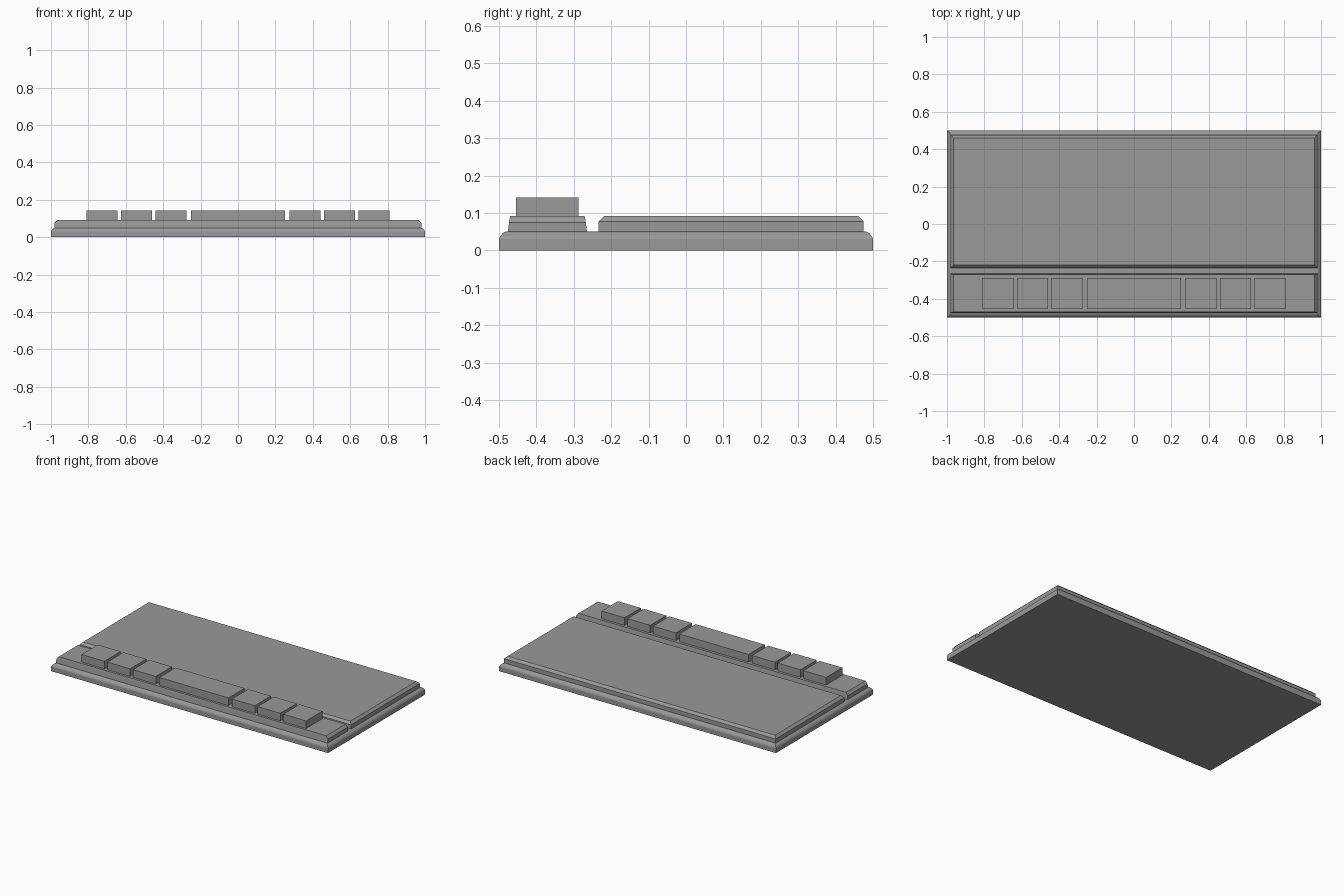
import bpy
import bmesh

if "Cube" in bpy.data.objects:
    bpy.data.objects.remove(bpy.data.objects["Cube"], do_unlink=True)

grey = bpy.data.materials.new("plain grey")
grey.use_nodes = True
colour = (0.32, 0.32, 0.32, 1)
grey.diffuse_color = colour
grey.node_tree.nodes["Principled BSDF"].inputs["Base Color"].default_value = colour


def slab(name, x0, x1, y0, y1, rings):
    """Closed slab; each ring is (inset in x, inset in y, height)."""
    bm = bmesh.new()
    loops = []
    for dx, dy, z in rings:
        corners = ((x0 + dx, y0 + dy), (x1 - dx, y0 + dy),
                   (x1 - dx, y1 - dy), (x0 + dx, y1 - dy))
        loops.append([bm.verts.new((x, y, z)) for x, y in corners])
    bm.faces.new(loops[0][::-1])
    bm.faces.new(loops[-1])
    for low, high in zip(loops, loops[1:]):
        for i in range(4):
            j = (i + 1) % 4
            bm.faces.new((low[i], low[j], high[j], high[i]))
    mesh = bpy.data.meshes.new(name)
    bm.to_mesh(mesh)
    bm.free()
    mesh.materials.append(grey)
    obj = bpy.data.objects.new(name, mesh)
    bpy.context.collection.objects.link(obj)
    return obj


# Base plate with rounded upper edge
slab("base_plate", -1, 1, -0.5, 0.5,
     [(0, 0, 0), (0, 0, 0.03), (0.004, 0.003, 0.038),
      (0.013, 0.01, 0.046), (0.02, 0.018, 0.05)])

# Large raised panel at the back
slab("back_panel", -0.98, 0.98, -0.234, 0.475,
     [(0, 0, 0.045), (0, 0, 0.077), (0.015, 0.015, 0.092)])

# Narrow raised tray at the front
slab("key_tray", -0.98, 0.98, -0.477, -0.264,
     [(0, 0, 0.045), (0, 0.004, 0.075), (0.015, 0.007, 0.092)])

# Row of keys: long centre bar with three square keys on each side
key_rings = [(0, 0, 0.09), (0, 0, 0.142)]
slab("centre_key", -0.25, 0.25, -0.455, -0.288, key_rings)
for n in range(3):
    inner = 0.275 + n * 0.185
    outer = inner + 0.165
    slab(f"left_key_{n + 1}", inner, outer, -0.455, -0.288, key_rings)
    slab(f"right_key_{n + 1}", -outer, -inner, -0.455, -0.288, key_rings)
